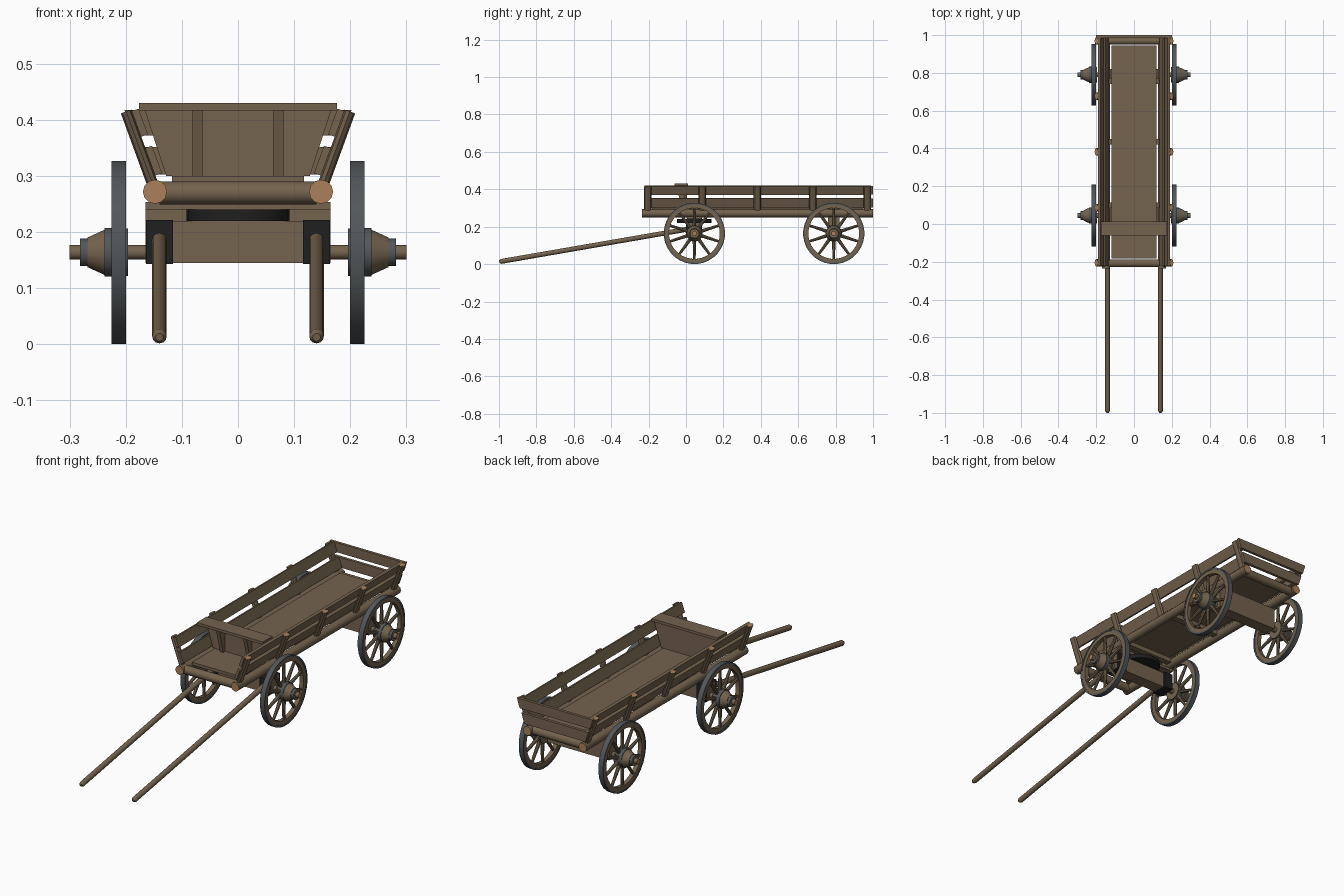
import bpy, bmesh, math
from mathutils import Vector, Matrix

if "Cube" in bpy.data.objects:
    bpy.data.objects.remove(bpy.data.objects["Cube"])


def mat(name, c):
    m = bpy.data.materials.new(name)
    m.diffuse_color = (*c, 1)
    m.use_nodes = True
    m.node_tree.nodes["Principled BSDF"].inputs["Base Color"].default_value = m.diffuse_color
    return m


WOOD = mat("weathered wood", (0.175, 0.125, 0.076))
END = mat("cut wood end", (0.40, 0.215, 0.10))
STEEL = mat("grey steel", (0.085, 0.095, 0.10))
IRON = mat("black iron", (0.014, 0.014, 0.015))


def finish(name, bm, mats, smooth=False):
    bmesh.ops.recalc_face_normals(bm, faces=bm.faces)
    me = bpy.data.meshes.new(name)
    bm.to_mesh(me)
    bm.free()
    for m in mats:
        me.materials.append(m)
    o = bpy.data.objects.new(name, me)
    bpy.context.collection.objects.link(o)
    if smooth:
        bpy.ops.object.select_all(action='DESELECT')
        o.select_set(True)
        bpy.context.view_layer.objects.active = o
        bpy.ops.object.shade_smooth_by_angle(angle=math.radians(35))
    return o


def box(name, x, y, z, m=WOOD):
    bm = bmesh.new()
    bmesh.ops.create_cube(bm, size=1)
    for v in bm.verts:
        v.co = Vector([(a[0] + a[1]) / 2 + c * (a[1] - a[0]) for a, c in zip((x, y, z), v.co)])
    return finish(name, bm, [m])


def prism(name, pts, axis, a, b, m=WOOD):
    # extrude a 2D profile along x (pts = y,z) or along y (pts = x,z)
    bm = bmesh.new()
    put = (lambda p, t: (t, p[0], p[1])) if axis == 'x' else (lambda p, t: (p[0], t, p[1]))
    f = bm.faces.new([bm.verts.new(put(p, a)) for p in pts])
    r = bmesh.ops.extrude_face_region(bm, geom=[f])
    d = Vector(put((0, 0), b - a))
    bmesh.ops.translate(bm, vec=d, verts=[g for g in r['geom'] if isinstance(g, bmesh.types.BMVert)])
    return finish(name, bm, [m])


def pole(name, p, q, r, n=12, cap=END, flat=1.0, r2=None):
    p, q = Vector(p), Vector(q)
    d = q - p
    bm = bmesh.new()
    bmesh.ops.create_cone(bm, cap_ends=True, segments=n, radius1=r, radius2=r if r2 is None else r2, depth=d.length)
    for f in bm.faces:
        if abs(f.normal.z) > 0.9:
            f.material_index = 1
    if flat != 1:
        bmesh.ops.scale(bm, vec=(flat, 1, 1), verts=bm.verts)
        rot = Matrix.Rotation(math.atan2(d.x, d.z), 4, 'Y')
    else:
        rot = d.to_track_quat('Z', 'Y').to_matrix().to_4x4()
    bm.transform(Matrix.Translation((p + q) / 2) @ rot)
    return finish(name, bm, [WOOD, cap], smooth=n > 9)


def lathe(name, prof, n, centre, closed, rule, smooth=True):
    # spin (x, radius) profile about the x axis; rule gives material per profile segment
    bm = bmesh.new()
    rings = []
    for i in range(n):
        a = 2 * math.pi * (i + 0.5) / n
        rings.append([bm.verts.new((x, centre[0] + r * math.cos(a), centre[1] + r * math.sin(a))) for x, r in prof])
    k = len(prof)
    for i in range(n):
        A, B = rings[i], rings[(i + 1) % n]
        for j in range(k if closed else k - 1):
            f = bm.faces.new((A[j], A[(j + 1) % k], B[(j + 1) % k], B[j]))
            f.material_index = rule[j]
    if not closed:
        bm.faces.new([r[0] for r in rings])
        bm.faces.new([r[-1] for r in rings])
    return finish(name, bm, [WOOD, STEEL], smooth)


def slope(z):
    return 0.152 + (z - 0.285) * 0.364


WZ, YF, YR = 0.164, 0.045, 0.79

# wheels: rim, tyre, hub, spokes
for s in (-1, 1):
    for y in (YF, YR):
        lathe("wheel_rim", [(s * .202, .136), (s * .223, .136), (s * .223, .158), (s * .202, .158)],
              32, (y, WZ), True, [0] * 4)
        lathe("wheel_tyre", [(s * .200, .156), (s * .225, .156), (s * .225, .164), (s * .200, .164)],
              32, (y, WZ), True, [1] * 4)
        hub = [(.196, .040), (.196, .043), (.203, .043), (.203, .041), (.222, .041), (.222, .044), (.238, .044),
               (.238, .041), (.268, .027), (.268, .025), (.282, .025)]
        lathe("wheel_hub", [(s * a, r) for a, r in hub], 16, (y, WZ), False, [1, 1, 1, 0, 1, 1, 1, 0, 1, 1])
        for i in range(10):
            a = 2 * math.pi * (i + .5) / 10
            c, d = math.cos(a), math.sin(a)
            pole("spoke", (s * .213, y + .035 * c, WZ + .035 * d), (s * .213, y + .14 * c, WZ + .14 * d),
                 .0095, 8, WOOD, r2=.0065)
for y in (YF, YR):
    pole("axle", (-.3, y, WZ), (.3, y, WZ), .013, 12)

# undercarriage
box("front_axle_beam", (-.165, .165), (.015, .075), (.145, .22))
box("rear_axle_beam", (-.165, .165), (.76, .82), (.145, .252))
pole("turntable", (0, YF, .22), (0, YF, .24), .092, 24, IRON).data.materials[0] = IRON
box("front_bolster", (-.165, .165), (.005, .085), (.24, .254))
for s in (-1, 1):
    box("shaft_bracket", sorted((s * .116, s * .164)), (.0, .085), (.143, .222), IRON)
    # shafts with rounded tips
    tip, root = Vector((s * .14, -.988, .0145)), Vector((s * .14, .01, .187))
    pole("shaft", tip, root, .013, 12, WOOD)
    pole("shaft_tip", tip, tip + (tip - root).normalized() * .011, .013, 12, WOOD, r2=.007)

# bed frame and floor
for s in (-1, 1):
    pole("side_log", (s * .148, -.235, .272), (s * .148, 1, .272), .0215, 12)
pole("front_cross_log", (-.14, -.208, .27), (.14, -.208, .27), .0205, 12)
pole("rear_cross_log", (-.14, .97, .27), (.14, .97, .27), .0205, 12)
box("bed_floor", (-.118, .118), (-.182, .946), (.286, .3))
for y in (.1, .435, .755):
    box("floor_bearer", (-.14, .14), (y - .015, y + .015), (.264, .286))

# slanted sides: posts and boards
for s in (-1, 1):
    for y in (-.205, .087, .382, .677, .969):
        pole("side_post", (s * slope(.283), y, .283), (s * slope(.415), y, .415), .02, 8, END, flat=.5)
    for z0, z1 in ((.303, .352), (.372, .418)):
        a, b = slope(z0) - .017, slope(z1) - .017
        t = .0062
        pts = [(s * (a - t), z0 + .002), (s * (a + t), z0 - .002), (s * (b + t), z1 - .002), (s * (b - t), z1 + .002)]
        prism("side_board", pts, 'y', -.222, .988)

# tailgate
for z0, z1 in ((.303, .352), (.372, .418)):
    a, b = slope(z0) + .004, slope(z1) + .002
    prism("tailgate_board", [(-a, z0), (a, z0), (b, z1), (-b, z1)], 'y', .986, 1.0)

# seat with back panel and brackets
box("seat", (-.176, .176), (-.062, .012), (.417, .43))
prism("seat_panel", [(-.128, .3), (.128, .3), (.166, .417), (-.166, .417)], 'y', -.008, .006)
for s in (-1, 1):
    prism("seat_bracket", [(-.008, .3), (-.022, .3), (-.052, .417), (-.008, .417)], 'x', s * .072 - .009, s * .072 + .009)
